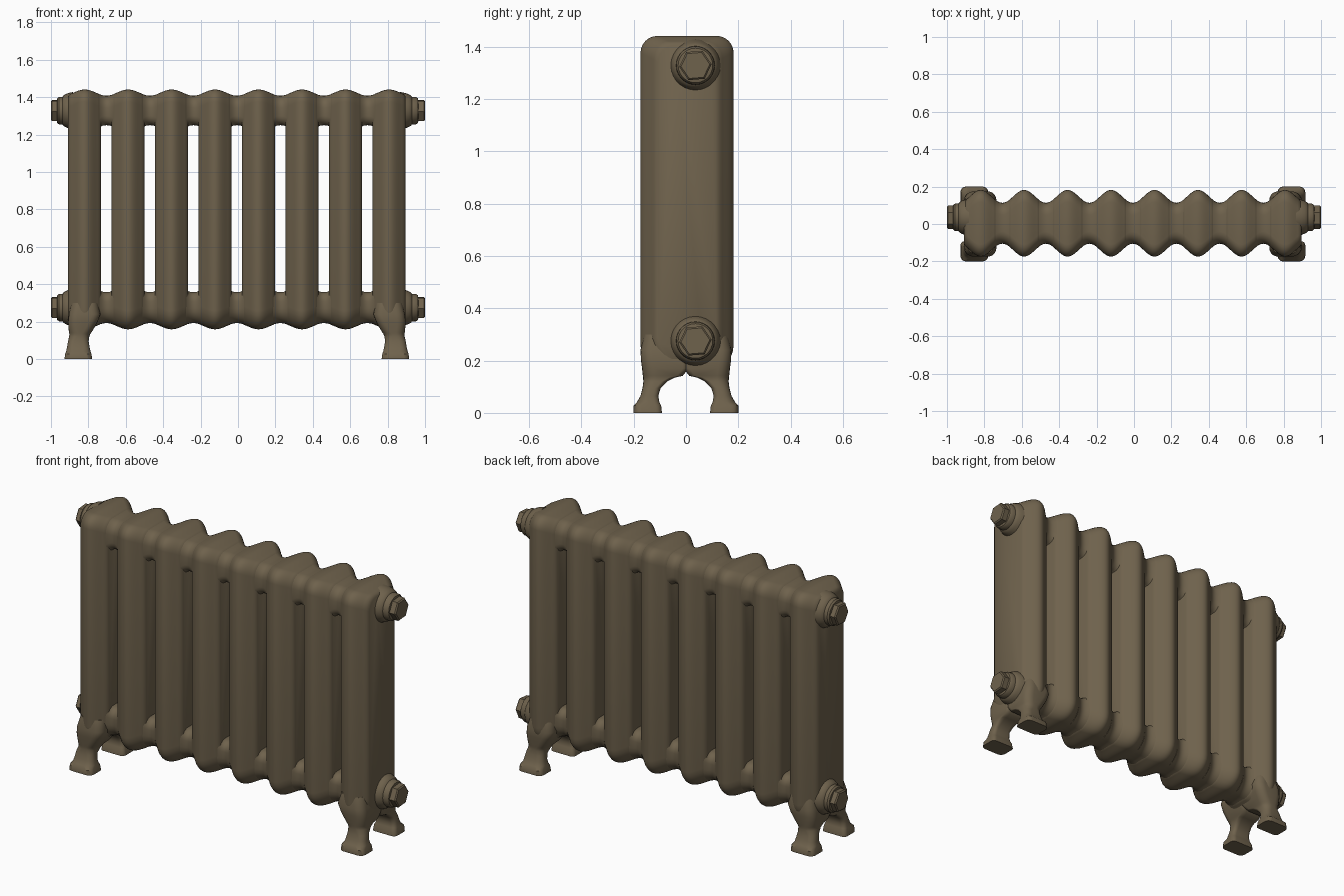
import bpy, bmesh, math

if "Cube" in bpy.data.objects:
    bpy.data.objects.remove(bpy.data.objects["Cube"])

iron = bpy.data.materials.new("bronze_brown_iron")
iron.diffuse_color = (0.158, 0.122, 0.073, 1)
iron.use_nodes = True
iron.node_tree.nodes["Principled BSDF"].inputs["Base Color"].default_value = iron.diffuse_color

PITCH = 0.2325          # spacing of the sections
CX, CY = -0.006, 0.004  # centre of the body
CENTRES = [CX + (i - 3.5) * PITCH for i in range(8)]
HALF = 0.088            # half width of one section


def loft(name, rings, angle=40):
    """Skin a list of equal-length point rings and cap both ends."""
    bm = bmesh.new()
    vs = [[bm.verts.new(p) for p in r] for r in rings]
    n = len(vs[0])
    for a, b in zip(vs, vs[1:]):
        for i in range(n):
            bm.faces.new((a[i], a[(i + 1) % n], b[(i + 1) % n], b[i]))
    bm.faces.new(vs[0])
    bm.faces.new(vs[-1])
    bmesh.ops.recalc_face_normals(bm, faces=bm.faces)
    me = bpy.data.meshes.new(name)
    bm.to_mesh(me)
    bm.free()
    ob = bpy.data.objects.new(name, me)
    bpy.context.collection.objects.link(ob)
    me.materials.append(iron)
    bpy.ops.object.select_all(action='DESELECT')
    ob.select_set(True)
    bpy.context.view_layer.objects.active = ob
    bpy.ops.object.shade_smooth_by_angle(angle=math.radians(angle))
    return ob


def rounded_rect(u0, u1, v0, v1, r_low, r_high, n=6):
    """2D rounded rectangle, with separate low and high corner radii."""
    pts = []
    corners = [(u1, v1, r_high, -1, -1), (u0, v1, r_high, 1, -1),
               (u0, v0, r_low, 1, 1), (u1, v0, r_low, -1, 1)]
    for k, (u, v, r, su, sv) in enumerate(corners):
        r = min(r, (u1 - u0) * 0.48, (v1 - v0) * 0.48)
        for j in range(n + 1):
            t = math.pi / 2 * (k + j / n)
            pts.append((u + su * r + r * math.cos(t), v + sv * r + r * math.sin(t)))
    return pts


def wave(d):
    """Cosine scallop: 1 on a section crest, -1 in the valley."""
    return math.cos(2 * math.pi * d / PITCH)


def depth(d):
    return 0.144 + 0.034 * wave(d)


def top(d):
    return 1.425 + 0.016 * wave(d)


def bottom(d):
    return 0.175 - 0.016 * wave(d)


# Eight scalloped sections
for i, cx in enumerate(CENTRES):
    rings = []
    for k in range(-9, 10):
        d = HALF * k / 9
        s = 0.008 if abs(k) == 9 else 0
        h = depth(d) - s
        rings.append([(cx + d, CY + y, z) for y, z in
                      rounded_rect(-h, h, bottom(d) + s, top(d) - s, 0.10, 0.065)])
    loft(f"section_{i + 1}", rings, 50)

# Upper and lower connecting hubs between the sections
for i, cx in enumerate(CENTRES[:-1]):
    mid = cx + PITCH / 2
    upper, lower = [], []
    for k in range(-6, 7):
        e = 0.039 * k / 6
        h = depth(PITCH / 2 - e) * 0.995
        flare = 0.016 * (abs(k) / 6) ** 3
        upper.append([(mid + e, CY + y, z) for y, z in rounded_rect(
            -h, h, 1.25 - flare, top(PITCH / 2 - e) - 0.001, 0.05, 0.065)])
        lower.append([(mid + e, CY + y, z) for y, z in rounded_rect(
            -h, h, bottom(PITCH / 2 - e) + 0.001, 0.358 + flare, 0.10, 0.05)])
    loft(f"upper_hub_{i + 1}", upper, 50)
    loft(f"lower_hub_{i + 1}", lower, 50)


def disc(x, cy, cz, r, n, turn=0):
    return [(x, cy + r * math.cos(turn + 2 * math.pi * j / n),
             cz + r * math.sin(turn + 2 * math.pi * j / n)) for j in range(n)]


# Round bosses and hexagonal plugs on both ends
BOSS = [(-0.03, 0.100), (0.0, 0.094), (0.018, 0.087), (0.03, 0.080),
        (0.034, 0.074), (0.056, 0.073), (0.066, 0.066), (0.068, 0.056)]
for label, s, face in (("right", 1, CENTRES[-1] + HALF), ("left", -1, CENTRES[0] - HALF)):
    reach = (1 - abs(face)) / 0.104
    for level, z in (("upper", 1.328), ("lower", 0.275)):
        loft(f"{level}_{label}_boss",
             [disc(face + s * o * reach, 0.036, z, r, 28) for o, r in BOSS], 35)
        loft(f"{level}_{label}_hex_plug",
             [disc(x, 0.036, z, r, 6, 0.08) for x, r in
              ((face, 0.062), (s * 0.994, 0.062), (s, 0.055))], 20)

# Four splayed legs: height, inner y, outer y, half width in x
LEG = [(0.0, 0.092, 0.20, 0.074), (0.028, 0.095, 0.20, 0.070),
       (0.042, 0.102, 0.187, 0.065), (0.065, 0.106, 0.174, 0.060),
       (0.095, 0.097, 0.166, 0.055), (0.120, 0.072, 0.163, 0.054),
       (0.134, 0.045, 0.164, 0.056), (0.142, 0.012, 0.165, 0.060),
       (0.170, -0.01, 0.168, 0.070), (0.20, -0.01, 0.172, 0.079),
       (0.24, -0.01, 0.174, 0.084), (0.30, -0.01, 0.160, 0.070)]
for xl, s, cx in (("right", 1, CENTRES[-1]), ("left", -1, CENTRES[0])):
    for yl, t in (("front", -1), ("back", 1)):
        rings = []
        for z, y0, y1, w in LEG:
            k = max(0, min(1, (0.24 - z) / 0.14))
            x = cx + s * 0.034 * k       # the foot leans outwards
            rings.append([(x + u, t * v, z) for u, v in
                          rounded_rect(-w, w, y0, y1, 0.022, 0.045 if z > 0.04 else 0.03, 5)])
        loft(f"{yl}_{xl}_leg", rings, 45)
